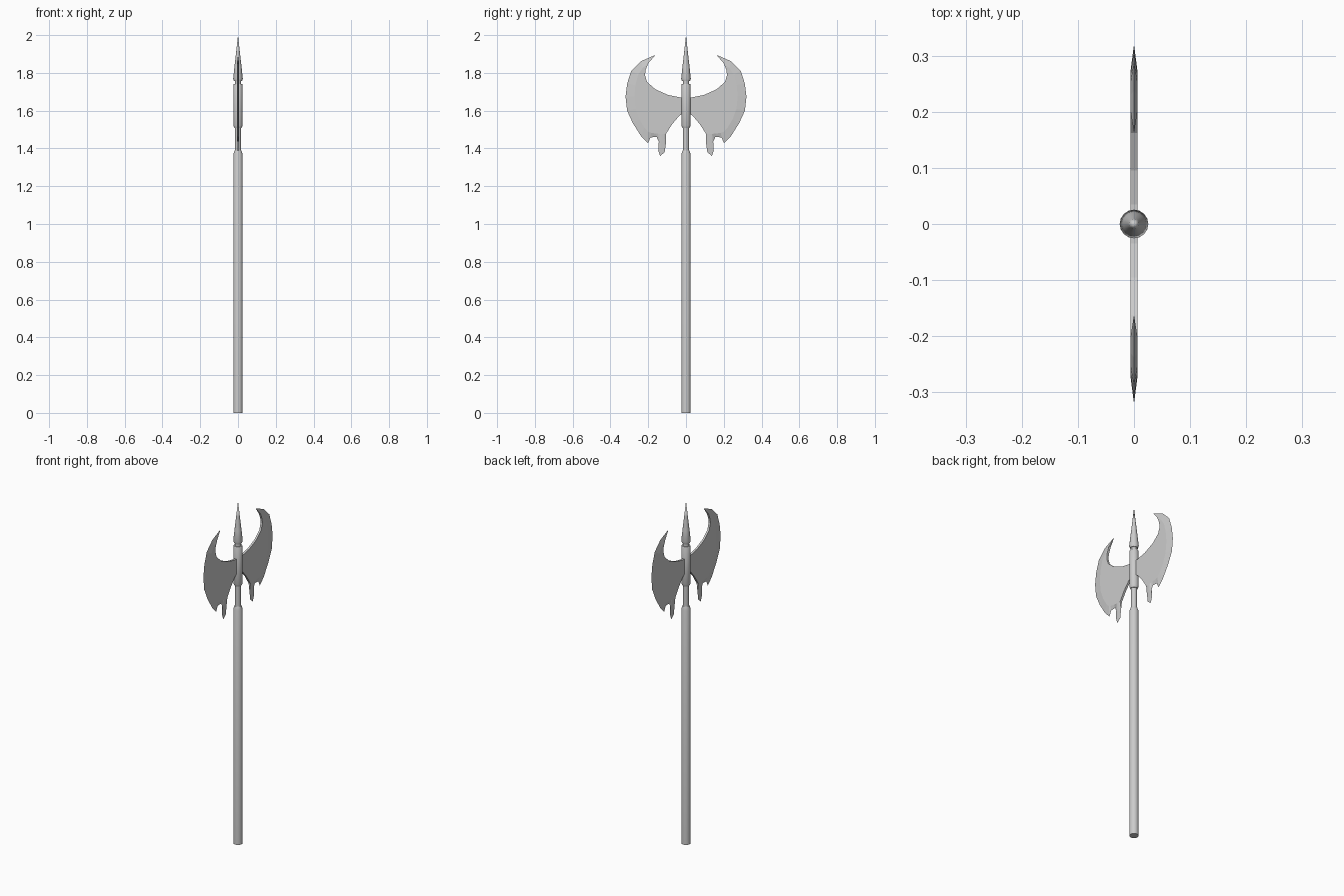
import bpy, bmesh, math

if "Cube" in bpy.data.objects:
    bpy.data.objects.remove(bpy.data.objects["Cube"])

SIDES = 16


def make_object(name, bm, smooth=True):
    bmesh.ops.remove_doubles(bm, verts=bm.verts, dist=1e-5)
    bmesh.ops.recalc_face_normals(bm, faces=bm.faces)
    mesh = bpy.data.meshes.new(name)
    bm.to_mesh(mesh)
    bm.free()
    obj = bpy.data.objects.new(name, mesh)
    bpy.context.collection.objects.link(obj)
    if smooth:
        bpy.ops.object.select_all(action='DESELECT')
        obj.select_set(True)
        bpy.context.view_layer.objects.active = obj
        bpy.ops.object.shade_smooth_by_angle(angle=math.radians(30))
    return obj


def turned(name, profile):
    """Revolve (radius, z) points around the z axis."""
    bm = bmesh.new()
    verts = [bm.verts.new((r, 0, z)) for r, z in profile]
    edges = [bm.edges.new(pair) for pair in zip(verts, verts[1:])]
    bmesh.ops.spin(bm, geom=verts + edges, cent=(0, 0, 0), axis=(0, 0, 1),
                   angle=math.tau, steps=SIDES, use_duplicate=False)
    return make_object(name, bm)


# Pole, neck, socket and spike
turned("shaft", [(0, 0), (0.025, 0), (0.025, 1.37), (0.018, 1.39), (0, 1.39)])
turned("neck", [(0, 1.38), (0.016, 1.38), (0.016, 1.765), (0, 1.765)])
turned("socket", [(0, 1.508), (0.019, 1.508), (0.025, 1.522),
                  (0.025, 1.735), (0.022, 1.741), (0, 1.741)])
turned("spike", [(0, 1.756), (0.021, 1.756), (0.0255, 1.77), (0.019, 1.83),
                 (0.010, 1.91), (0, 2.0)])

# Blade outline in (y, z): sharp rim, the ridge where the bevel starts,
# and the blunt inner edges running into the socket
RIM = [(.162, 1.895), (.238, 1.862), (.289, 1.812), (.311, 1.745), (.32, 1.675),
       (.312, 1.6), (.282, 1.535), (.238, 1.465), (.202, 1.428), (.187, 1.459),
       (.155, 1.46), (.144, 1.435), (.147, 1.39), (.137, 1.36), (.113, 1.38),
       (.106, 1.43)]
RIDGE = [(.2, 1.85), (.23, 1.825), (.254, 1.79), (.268, 1.735), (.274, 1.675),
         (.267, 1.61), (.246, 1.553), (.22, 1.51), (.2, 1.488), (.186, 1.483),
         (.16, 1.479), (.148, 1.478), (.138, 1.477), (.128, 1.477),
         (.116, 1.476), (.107, 1.476)]
LOWER = [(.072, 1.53), (.036, 1.572), (.01, 1.59)]
UPPER = [(.01, 1.671), (.035, 1.671), (.095, 1.683), (.162, 1.713),
         (.206, 1.752), (.217, 1.787), (.214, 1.815)]
HALF = 0.006


def make_blade(name, side):
    bm = bmesh.new()
    rim = [bm.verts.new((0, side * y, z)) for y, z in RIM]
    n = len(RIDGE)
    faces = []
    for x in (HALF, -HALF):
        loop = [bm.verts.new((x, side * y, z)) for y, z in RIDGE + LOWER + UPPER]
        bm.faces.new(loop)
        for i in range(n - 1):
            bm.faces.new((rim[i], rim[i + 1], loop[i + 1], loop[i]))
        faces.append(loop)
    a, b = faces
    # Blunt inner wall, then the two bevel ends
    for i in range(n - 1, len(a)):
        j = (i + 1) % len(a)
        bm.faces.new((a[i], a[j], b[j], b[i]))
    bm.faces.new((a[0], b[0], rim[0]))
    bm.faces.new((a[n - 1], b[n - 1], rim[-1]))
    return make_object(name, bm, smooth=False)


make_blade("blade_right", 1)
make_blade("blade_left", -1)
